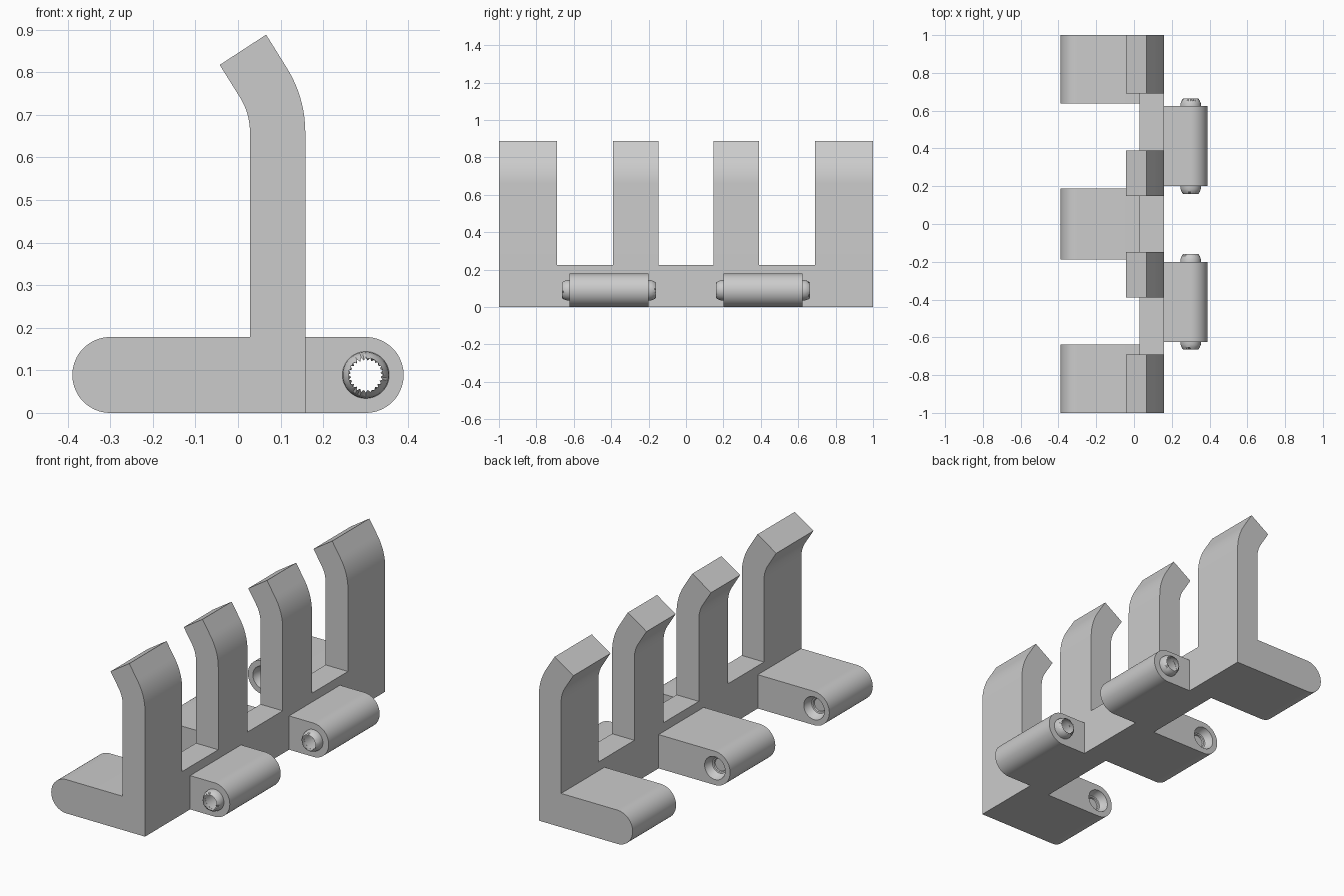
import bpy, bmesh, math, random

if "Cube" in bpy.data.objects:
    bpy.data.objects.remove(bpy.data.objects["Cube"])

random.seed(4)
grey = bpy.data.materials.new("plain grey")
grey.diffuse_color = (0.6, 0.6, 0.6, 1)
grey.use_nodes = True
grey.node_tree.nodes["Principled BSDF"].inputs["Base Color"].default_value = grey.diffuse_color

R = 0.089          # knuckle rounding radius, also half its height
PIVOT = 0.30       # distance of the hinge axis from the centre


def finish(name, bm):
    bmesh.ops.recalc_face_normals(bm, faces=bm.faces)
    me = bpy.data.meshes.new(name)
    bm.to_mesh(me)
    bm.free()
    me.materials.append(grey)
    ob = bpy.data.objects.new(name, me)
    bpy.context.collection.objects.link(ob)
    return ob


def smooth(ob):
    bpy.ops.object.select_all(action='DESELECT')
    ob.select_set(True)
    bpy.context.view_layer.objects.active = ob
    bpy.ops.object.shade_smooth_by_angle(angle=math.radians(30))


def extrude(name, profile, y0, y1):
    """Prism from an (x, z) profile between two y values."""
    bm = bmesh.new()
    face = bm.faces.new([bm.verts.new((x, y0, z)) for x, z in profile])
    ext = bmesh.ops.extrude_face_region(bm, geom=[face])
    verts = [v for v in ext["geom"] if isinstance(v, bmesh.types.BMVert)]
    bmesh.ops.translate(bm, verts=verts, vec=(0, y1 - y0, 0))
    return finish(name, bm)


def lathe(name, x, rings, capped, ragged=False, n=48):
    """Rings of (y, radius) around the hinge axis at the given x."""
    bm = bmesh.new()
    loops = []
    for k, (y, r) in enumerate(rings):
        rim = ragged and k in (0, len(rings) - 1)
        loop = []
        for i in range(n):
            a = 2 * math.pi * i / n
            rr = r - (random.uniform(0, 0.007) if rim and i % 2 else 0)
            loop.append(bm.verts.new((x + rr * math.cos(a), y, R + rr * math.sin(a))))
        loops.append(loop)
    for a, b in zip(loops, loops[1:]):
        for i in range(n):
            j = (i + 1) % n
            bm.faces.new((a[i], a[j], b[j], b[i]))
    if capped:
        bm.faces.new(loops[0])
        bm.faces.new(loops[-1])
    return finish(name, bm)


def cut(ob, cutter):
    cutter.hide_render = True
    mod = ob.modifiers.new("hole", 'BOOLEAN')
    mod.operation = 'DIFFERENCE'
    mod.solver = 'EXACT'
    mod.object = cutter
    bpy.ops.object.select_all(action='DESELECT')
    ob.select_set(True)
    bpy.context.view_layer.objects.active = ob
    bpy.ops.object.modifier_apply(modifier=mod.name)
    bpy.data.objects.remove(cutter, do_unlink=True)


def knuckle(name, side, inner, y0, y1):
    """Block with a half round outer end."""
    arc = [(side * (PIVOT + R * math.sin(math.pi * i / 32)),
            R - R * math.cos(math.pi * i / 32)) for i in range(33)]
    return extrude(name, [(inner, 0)] + arc + [(inner, 2 * R)], y0, y1)


# Spine running the whole length
X0, X1, SPINE = 0.028, 0.158, 0.225
extrude("spine", [(X0, 0), (X1, 0), (X1, SPINE), (X0, SPINE)], -1, 1)

# Bent prongs on the spine
bend, cx, cz = math.radians(33), -0.127, 0.659
arc = [bend * i / 10 for i in range(11)]
outer = [(cx + 0.285 * math.cos(a), cz + 0.285 * math.sin(a)) for a in arc]
inner = [(cx + 0.155 * math.cos(a), cz + 0.155 * math.sin(a)) for a in arc]
prong = ([(X0, SPINE), (X1, SPINE)] + outer + [(0.066, 0.888), (-0.043, 0.817)]
         + inner[::-1])
for i, (y0, y1) in enumerate([(-1, -0.69), (-0.39, -0.147), (0.147, 0.39), (0.69, 1)]):
    smooth(extrude(f"prong_{i + 1}", prong, y0, y1))

# Socket knuckles with dished holes in the faces that meet a pin
for i, (y0, y1, ends) in enumerate([(-1, -0.638, (1,)), (-0.188, 0.188, (-1, 1)),
                                    (0.638, 1, (-1,))]):
    ob = knuckle(f"socket_knuckle_{i + 1}", -1, X0, y0, y1)
    for s in ends:
        y = y1 if s > 0 else y0
        rings = [(y + s * 0.01, 0.06), (y, 0.06), (y - s * 0.02, 0.055),
                 (y - s * 0.04, 0.042), (y - s * 0.042, 0.035), (y - s * 0.05, 0.033)]
        cut(ob, lathe("socket_cutter", -PIVOT, rings, True))
    smooth(ob)

# Pin knuckles with hollow domed pins open at the tips
for i, c in enumerate((-0.412, 0.412)):
    h = 0.212
    ob = knuckle(f"pin_knuckle_{i + 1}", 1, X1, c - h, c + h)
    cut(ob, lathe("bore_cutter", PIVOT, [(c - 0.3, 0.0545), (c + 0.3, 0.0545)], True))
    smooth(ob)
    dome = [(h, 0.055), (h + 0.015, 0.0535), (h + 0.028, 0.049), (h + 0.04, 0.041)]
    rings = [(c - y, r) for y, r in dome[::-1]] + [(c + y, r) for y, r in dome]
    smooth(lathe(f"pin_{i + 1}", PIVOT, rings, False, ragged=True))
